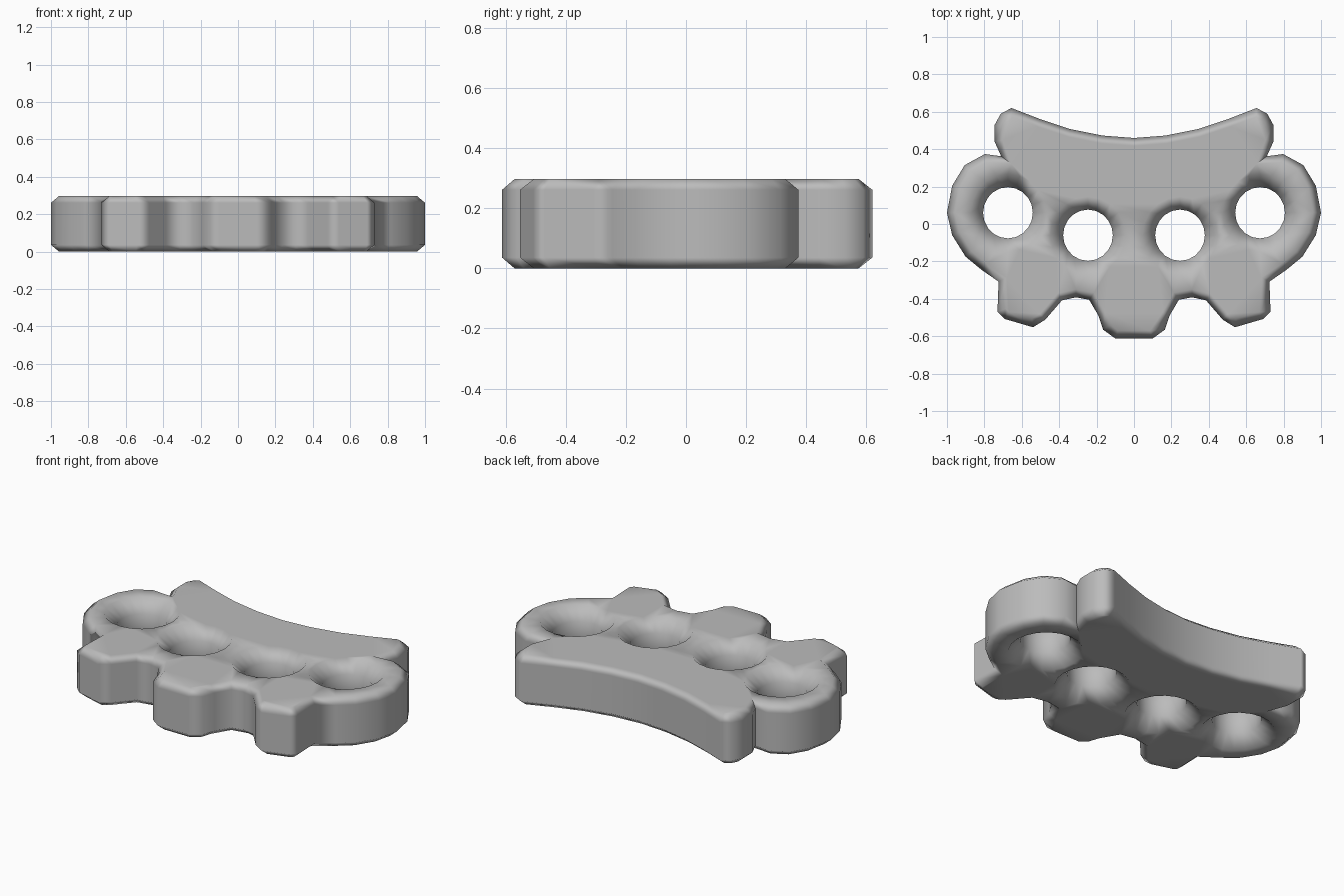
import bpy, bmesh, math
from mathutils import Vector

old = bpy.data.objects.get("Cube")
if old:
    bpy.data.objects.remove(old, do_unlink=True)

HEIGHT = 0.297
RIM, RIM_DROP = 0.042, 0.036      # chamfer of the outer edge
SINK, SINK_DROP = 0.068, 0.07     # countersink of the holes

metal = bpy.data.materials.new("grey metal")
metal.use_nodes = True
grey = (0.5, 0.5, 0.5, 1)
metal.diffuse_color = grey
metal.node_tree.nodes["Principled BSDF"].inputs["Base Color"].default_value = grey

# Outline of the left half, from the middle of the back round to the front
half = [(0, .46), (.17, .473), (.34, .507), (.5, .56), (.655, .62),
        (.712, .59), (.745, .53), (.745, .44), (.71, .362),
        (.797, .374), (.905, .315), (.972, .205), (1, .06), (.972, -.06),
        (.9, -.175), (.815, -.245), (.724, -.308),
        (.73, -.47), (.69, -.508), (.54, -.552), (.475, -.512),
        (.385, -.408), (.31, -.392), (.24, -.405), (.19, -.49),
        (.165, -.565), (.1, -.612)]
outline = [Vector(p) for p in half]
outline += [Vector((-x, y)) for x, y in reversed(half) if x > 0]


def inset(points, distance):
    """Move a clockwise outline inward by the distance, with mitred corners."""
    result = []
    for i, p in enumerate(points):
        a = (p - points[i - 1]).normalized()
        b = (points[(i + 1) % len(points)] - p).normalized()
        na, nb = Vector((a.y, -a.x)), Vector((b.y, -b.x))
        shift = (na + nb) / max(1 + na.dot(nb), 0.6)
        result.append(p + shift * distance)
    return result


def circle(x, y, radius, count=20):
    return [Vector((x + radius * math.cos(t), y + radius * 1.03 * math.sin(t)))
            for t in (2 * math.pi * i / count for i in range(count))]


def wall(bm, wide, narrow, drop):
    """Chamfered wall: narrow ring at the caps, wide ring along the side."""
    levels = [(narrow, 0), (wide, drop), (wide, HEIGHT - drop), (narrow, HEIGHT)]
    rings = [[bm.verts.new((p.x, p.y, z)) for p in ring] for ring, z in levels]
    n = len(wide)
    for low, high in zip(rings, rings[1:]):
        for i in range(n):
            j = (i + 1) % n
            bm.faces.new((low[i], low[j], high[j], high[i]))
    return [[bm.edges.get((r[i], r[(i + 1) % n])) for i in range(n)]
            for r in (rings[0], rings[-1])]


# Plate with four countersunk finger holes
bm = bmesh.new()
bottom, top = wall(bm, outline, inset(outline, RIM), RIM_DROP)
for side in (-1, 1):
    for x, y in ((.674, .06), (.246, -.06)):
        b, t = wall(bm, circle(side * x, y, .133),
                    circle(side * x, y, .133 + SINK), SINK_DROP)
        bottom += b
        top += t
for edges, direction in ((bottom, -1), (top, 1)):
    bmesh.ops.triangle_fill(bm, edges=edges, use_beauty=True,
                            normal=(0, 0, direction))
bmesh.ops.recalc_face_normals(bm, faces=bm.faces)

mesh = bpy.data.meshes.new("finger_grip_plate")
bm.to_mesh(mesh)
bm.free()
mesh.materials.append(metal)
plate = bpy.data.objects.new("finger_grip_plate", mesh)
bpy.context.collection.objects.link(plate)

# Smooth sides with flat caps
bpy.context.view_layer.objects.active = plate
plate.select_set(True)
bpy.ops.object.shade_smooth_by_angle(angle=math.radians(62))
weighted = plate.modifiers.new("flat caps", 'WEIGHTED_NORMAL')
weighted.keep_sharp = True
weighted.weight = 100
